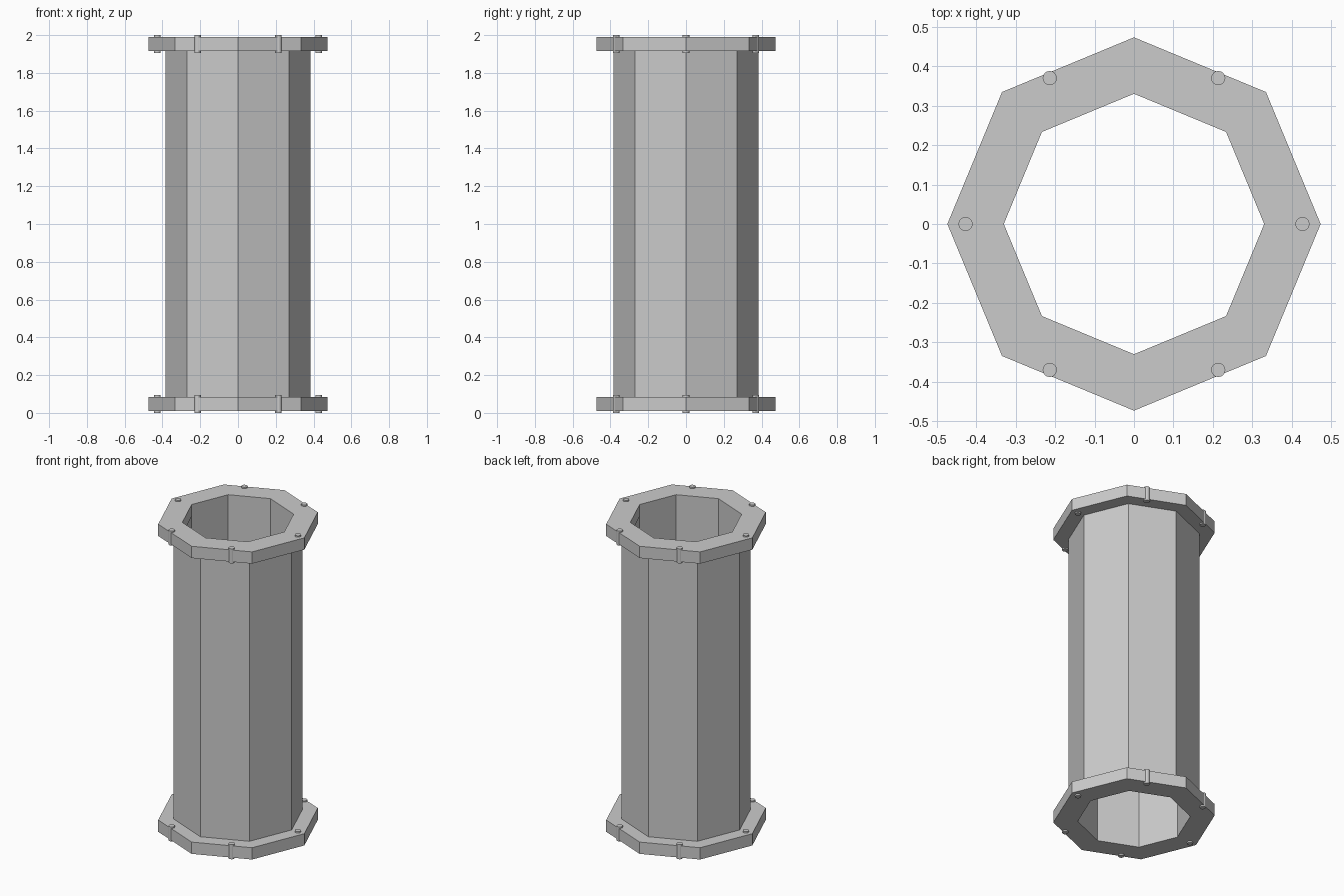
import bpy, bmesh, math

if "Cube" in bpy.data.objects:
    bpy.data.objects.remove(bpy.data.objects["Cube"])

SIDES = 8          # octagonal profile with corners on the axes
HEIGHT = 2.0


def ring(name, r_out, r_in, z0, z1):
    """Hollow octagonal prism between two heights."""
    bm = bmesh.new()
    loops = []
    for r, z in ((r_out, z0), (r_out, z1), (r_in, z1), (r_in, z0)):
        loops.append([bm.verts.new((r * math.cos(math.tau * i / SIDES),
                                    r * math.sin(math.tau * i / SIDES), z))
                      for i in range(SIDES)])
    for k in range(4):
        a, b = loops[k], loops[(k + 1) % 4]
        for i in range(SIDES):
            j = (i + 1) % SIDES
            bm.faces.new((a[i], a[j], b[j], b[i]))
    bmesh.ops.recalc_face_normals(bm, faces=bm.faces)
    mesh = bpy.data.meshes.new(name)
    bm.to_mesh(mesh)
    bm.free()
    obj = bpy.data.objects.new(name, mesh)
    bpy.context.collection.objects.link(obj)


# Pipe body, ending just inside the flange faces
ring("pipe_body", 0.383, 0.332, 0.02, HEIGHT - 0.02)

# End flanges, each with six through bolts
for end, zc in (("bottom", 0.047), ("top", HEIGHT - 0.047)):
    ring(f"{end}_flange", 0.473, 0.33, zc - 0.038, zc + 0.038)
    for i in range(6):
        a = math.tau * i / 6
        bpy.ops.mesh.primitive_cylinder_add(
            vertices=16, radius=0.018, depth=0.094,
            location=(0.427 * math.cos(a), 0.427 * math.sin(a), zc))
        bolt = bpy.context.object
        bolt.name = f"{end}_bolt_{i + 1}"
        bpy.ops.object.shade_smooth_by_angle(angle=math.radians(30))
